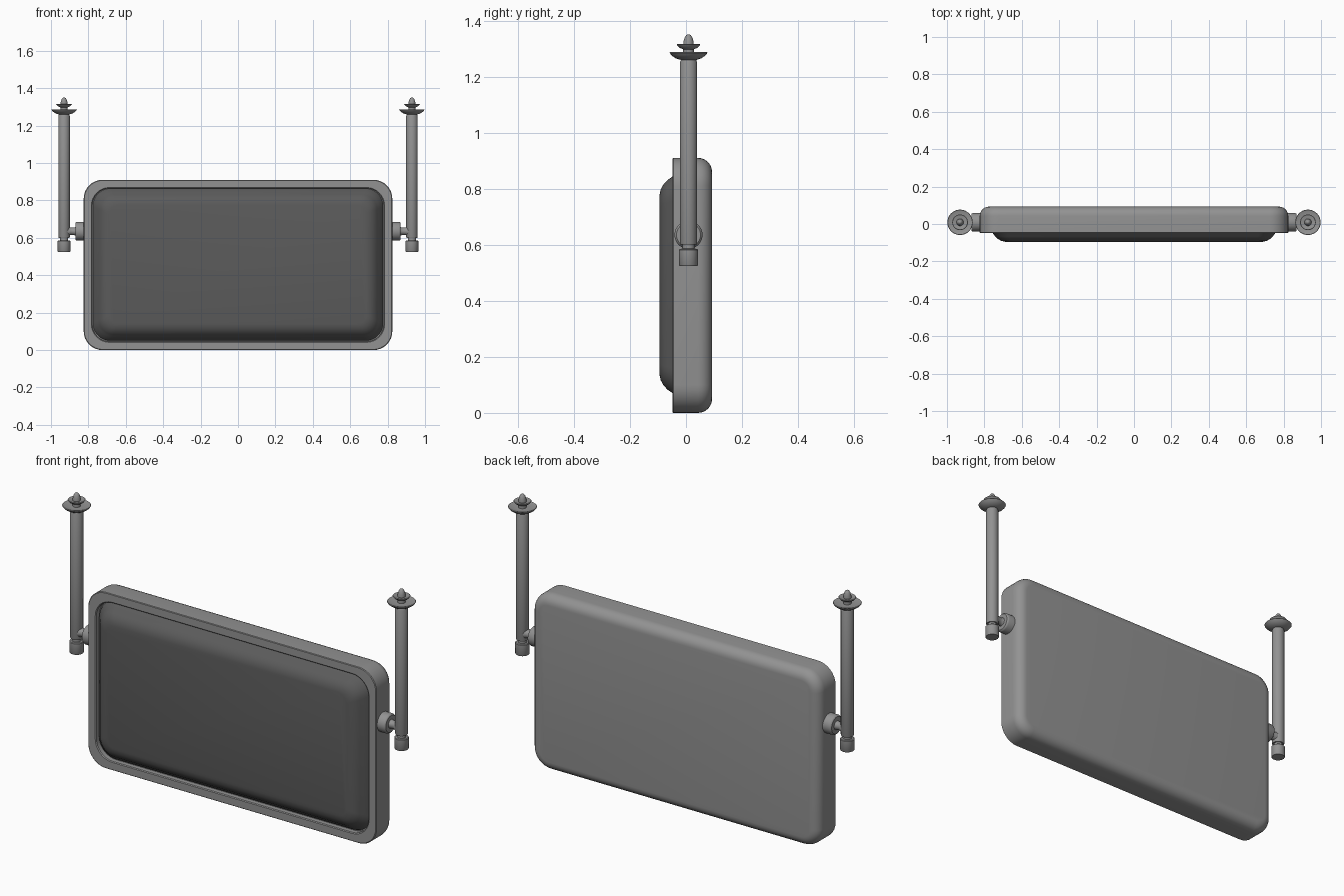
import bpy, bmesh, math
from mathutils import Matrix

cube = bpy.data.objects.get("Cube")
if cube:
    bpy.data.objects.remove(cube, do_unlink=True)


def material(name, value):
    m = bpy.data.materials.new(name)
    m.use_nodes = True
    colour = (value, value, value, 1)
    m.diffuse_color = colour
    bsdf = m.node_tree.nodes["Principled BSDF"]
    bsdf.inputs["Base Color"].default_value = colour
    bsdf.inputs["Roughness"].default_value = 0.5
    return m


grey = material("mid grey", 0.29)
dark = material("dark glass", 0.105)


def finish(name, bm, mat, angle=35):
    bmesh.ops.recalc_face_normals(bm, faces=bm.faces)
    mesh = bpy.data.meshes.new(name)
    bm.to_mesh(mesh)
    bm.free()
    mesh.materials.append(mat)
    ob = bpy.data.objects.new(name, mesh)
    bpy.context.collection.objects.link(ob)
    bpy.ops.object.select_all(action="DESELECT")
    ob.select_set(True)
    bpy.context.view_layer.objects.active = ob
    bpy.ops.object.shade_smooth_by_angle(angle=math.radians(angle))
    return ob


def skin(bm, rings):
    for a, b in zip(rings, rings[1:]):
        n = len(a)
        for i in range(n):
            j = (i + 1) % n
            bm.faces.new((a[i], a[j], b[j], b[i]))
    bm.faces.new(rings[0])
    bm.faces.new(rings[-1])


def rounded_slab(name, half_w, half_h, mid_z, sections, mat, steps=8):
    """Loft of rounded rectangles; each section is (inset, y, corner radius)."""
    bm = bmesh.new()
    rings = []
    for inset, y, r in sections:
        ring = []
        for k, (sx, sz) in enumerate(((1, 1), (-1, 1), (-1, -1), (1, -1))):
            cx, cz = sx * (half_w - inset - r), sz * (half_h - inset - r)
            for i in range(steps + 1):
                t = (k + i / steps) * math.pi / 2
                ring.append(bm.verts.new((cx + r * math.cos(t), y,
                                          mid_z + cz + r * math.sin(t))))
        rings.append(ring)
    skin(bm, rings)
    return finish(name, bm, mat)


def lathe(name, profile, place, mat, sides=32):
    """Turned part; the profile is (radius, height) pairs."""
    bm = bmesh.new()
    rings = [[bm.verts.new((r * math.cos(2 * math.pi * i / sides),
                            r * math.sin(2 * math.pi * i / sides), h))
              for i in range(sides)] for r, h in profile]
    skin(bm, rings)
    bm.transform(place)
    return finish(name, bm, mat)


# Housing: recessed front, rim, straight sides, rounded back edge
HALF_W, HALF_H, BACK, ROUND = 0.825, 0.455, 0.093, 0.05
sections = [(0.045, -0.02, 0.095), (0.045, -0.044, 0.095),
            (0.041, -0.048, 0.097), (0.003, -0.048, 0.1), (0, -0.045, 0.1)]
for i in range(7):
    t = i / 6 * math.pi / 2
    inset = ROUND * (1 - math.cos(t))
    sections.append((inset, BACK - ROUND + ROUND * math.sin(t), 0.1 - inset))
rounded_slab("housing", HALF_W, HALF_H, HALF_H, sections, grey)

# Domed glass panel set in the recess
rounded_slab("glass_panel", 0.778, 0.409, 0.457, [
    (0, -0.015, 0.095), (0.008, -0.035, 0.092), (0.024, -0.05, 0.085),
    (0.035, -0.066, 0.08), (0.05, -0.08, 0.07), (0.068, -0.09, 0.06),
    (0.09, -0.095, 0.05)], dark)

# Turned support on each side, with pivot boss and rod
POST = [(0.032, 0.525), (0.034, 0.528), (0.034, 0.582), (0.031, 0.585),
        (0.022, 0.586), (0.022, 0.6), (0.029, 0.6), (0.031, 0.605),
        (0.031, 1.25), (0.027, 1.26)]
SAUCER = [(0.026, 1.259), (0.045, 1.265), (0.06, 1.275), (0.068, 1.285),
          (0.066, 1.287), (0.04, 1.28), (0.019, 1.282), (0.019, 1.298)]
FINIAL = [(0.019, 1.297), (0.034, 1.304), (0.042, 1.314), (0.04, 1.316),
          (0.019, 1.312), (0.018, 1.325), (0.014, 1.339), (0.008, 1.348),
          (0.002, 1.351)]
BOSS = [(0.05, 0.8), (0.05, 0.86), (0.048, 0.866), (0.043, 0.87),
        (0.026, 0.87)]
ROD = [(0.025, 0.866), (0.02, 0.875), (0.02, 0.895), (0.024, 0.905),
       (0.024, 0.93)]

for side, s in (("left", 1), ("right", -1)):
    upright = Matrix.Translation((s * 0.93, 0.009, 0))
    sideways = (Matrix.Translation((0, 0.009, 0.635))
                @ Matrix.Rotation(s * math.pi / 2, 4, "Y"))
    lathe(side + "_post", POST, upright, grey)
    lathe(side + "_saucer", SAUCER, upright, grey)
    lathe(side + "_finial", FINIAL, upright, grey)
    lathe(side + "_pivot_boss", BOSS, sideways, grey)
    lathe(side + "_pivot_rod", ROD, sideways, grey)
